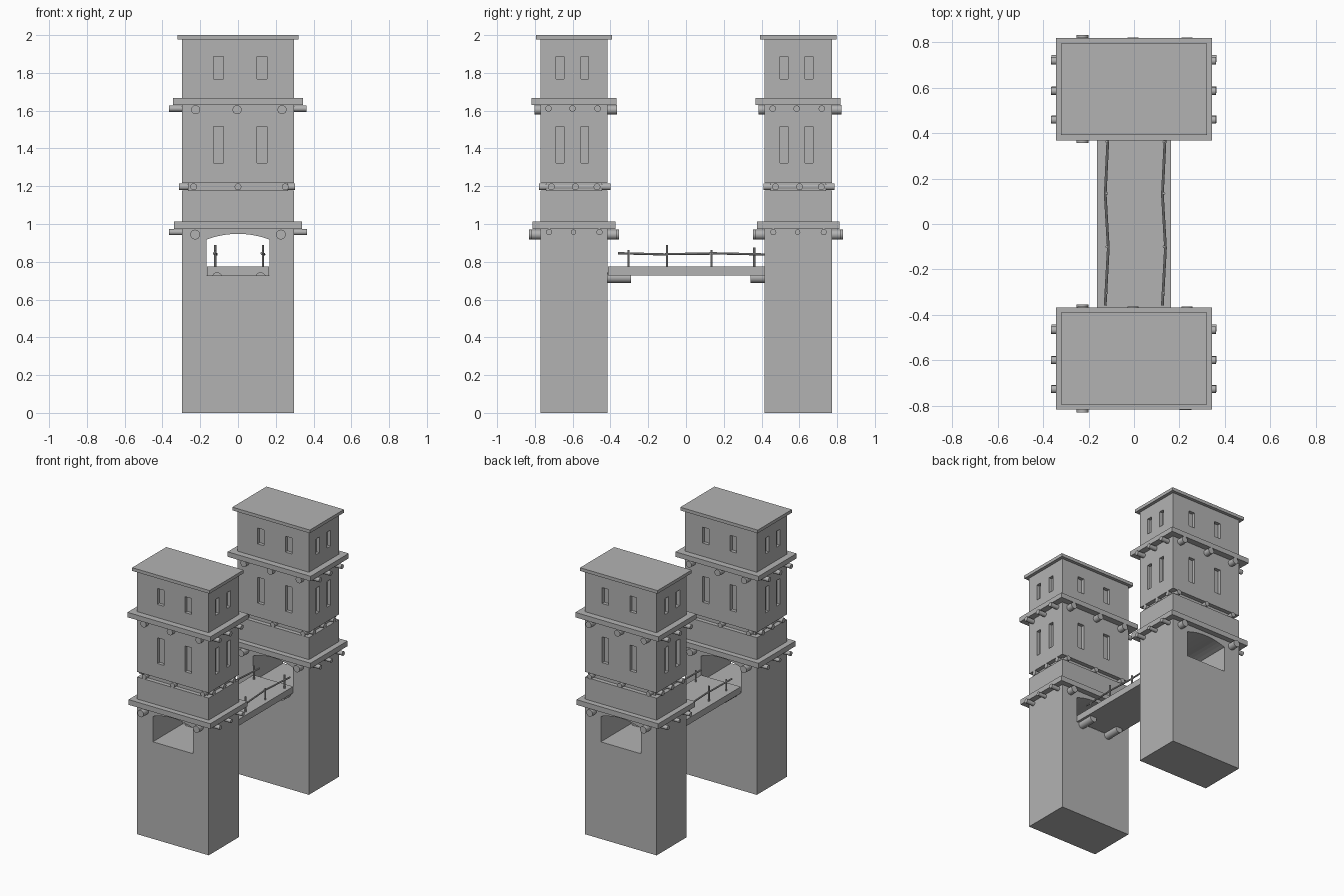
import bpy, bmesh, math
from mathutils import Vector, Matrix

cube = bpy.data.objects.get("Cube")
if cube:
    bpy.data.objects.remove(cube, do_unlink=True)

stone = bpy.data.materials.new("grey_stone")
stone.use_nodes = True
stone.diffuse_color = (0.45, 0.45, 0.45, 1)
stone.node_tree.nodes["Principled BSDF"].inputs["Base Color"].default_value = (0.45, 0.45, 0.45, 1)


def finish(name, bm, smooth=False):
    bmesh.ops.recalc_face_normals(bm, faces=bm.faces)
    mesh = bpy.data.meshes.new(name)
    bm.to_mesh(mesh)
    bm.free()
    mesh.materials.append(stone)
    obj = bpy.data.objects.new(name, mesh)
    bpy.context.collection.objects.link(obj)
    if smooth:
        bpy.ops.object.select_all(action='DESELECT')
        obj.select_set(True)
        bpy.context.view_layer.objects.active = obj
        bpy.ops.object.shade_smooth_by_angle(angle=math.radians(40))
    return obj


def add_box(bm, center, size):
    m = Matrix.Translation(center) @ Matrix.Diagonal((*size, 1))
    bmesh.ops.create_cube(bm, size=1, matrix=m)


def box(name, center, size):
    bm = bmesh.new()
    add_box(bm, center, size)
    return finish(name, bm)


def rods(name, items, sides=16):
    """One mesh of round bars, each given as start, end, radius."""
    bm = bmesh.new()
    for start, end, r in items:
        a, b = Vector(start), Vector(end)
        d = b - a
        m = Matrix.Translation((a + b) / 2) @ d.to_track_quat('Z', 'Y').to_matrix().to_4x4()
        bmesh.ops.create_cone(bm, cap_ends=True, segments=sides, radius1=r,
                              radius2=r, depth=d.length, matrix=m)
    return finish(name, bm, smooth=True)


def cut(obj, cutter):
    cutter.hide_render = True
    mod = obj.modifiers.new("cut", 'BOOLEAN')
    mod.operation = 'DIFFERENCE'
    mod.solver = 'EXACT'
    mod.object = cutter
    bpy.context.view_layer.objects.active = obj
    bpy.ops.object.modifier_apply(modifier=mod.name)
    bpy.data.objects.remove(cutter, do_unlink=True)


HX, HY = 0.297, 0.178      # half width and depth of a tower
RECESS = 0.025


def arch_cutter(cy):
    """Passage with a shallow curved top, running through the tower."""
    half, floor, spring, rise = 0.166, 0.727, 0.918, 0.03
    pts = [(-half, floor), (half, floor)]
    for i in range(13):
        t = 1 - i / 6
        pts.append((half * t, spring + rise * (1 - t * t)))
    bm = bmesh.new()
    face = bm.faces.new([bm.verts.new((x, cy - 0.3, z)) for x, z in pts])
    ext = bmesh.ops.extrude_face_region(bm, geom=[face])
    verts = [v for v in ext["geom"] if isinstance(v, bmesh.types.BMVert)]
    bmesh.ops.translate(bm, verts=verts, vec=(0, 0.6, 0))
    return finish("passage_cutter", bm)


def window_cutter(cy, z0, z1):
    bm = bmesh.new()
    z, h = (z0 + z1) / 2, z1 - z0
    for s in (-1, 1):
        for x in (-0.102, 0.128):
            add_box(bm, (x, cy + s * HY, z), (0.053, RECESS * 2, h))
        for y in (-0.075, 0.057):
            add_box(bm, (s * HX, cy + y, z), (RECESS * 2, 0.042, h))
    return finish("window_cutter", bm)


def storey(name, cy, z0, z1):
    return box(name, (0, cy, (z0 + z1) / 2), (HX * 2, HY * 2, z1 - z0))


def slab(name, cy, z0, z1, hx, hy):
    return box(name, (0, cy, (z0 + z1) / 2), (hx * 2, hy * 2, z1 - z0))


def tower(side, cy):
    # Walls
    cut(storey(side + "_tower_base", cy, 0, 0.98), arch_cutter(cy))
    storey(side + "_tower_collar", cy, 1.0, 1.178)
    slab(side + "_tower_neck", cy, 1.17, 1.225, 0.265, 0.147)
    cut(storey(side + "_middle_storey", cy, 1.217, 1.64), window_cutter(cy, 1.324, 1.517))
    cut(storey(side + "_upper_storey", cy, 1.66, 1.98), window_cutter(cy, 1.767, 1.886))

    # Projecting floor slabs and flat roof
    slab(side + "_lower_slab", cy, 0.974, 1.013, 0.339, 0.219)
    slab(side + "_upper_slab", cy, 1.631, 1.668, 0.344, 0.225)
    slab(side + "_roof", cy, 1.976, 2.0, 0.321, 0.202)

    # Beam ends under the lower slab
    beams = []
    for y, r in ((-0.132, 0.016), (-0.003, 0.014), (0.135, 0.016)):
        for s in (-1, 1):
            beams.append(((s * 0.25, cy + y, 0.957), (s * 0.364, cy + y, 0.957), r))
    for x, out in ((-0.227, 0.238), (0.227, 0.226)):
        for s in (-1, 1):
            beams.append(((x, cy + s * 0.13, 0.944), (x, cy + s * out, 0.944), 0.026))
    rods(side + "_lower_beams", beams)

    # Beams through the neck
    beams = [((-0.312, cy + y, 1.197), (0.301, cy + y, 1.197), 0.018)
             for y in (-0.12, 0.007, 0.122)]
    beams += [((x, cy - 0.184, 1.197), (x, cy + 0.192, 1.197), 0.018)
              for x in (-0.235, 0, 0.25)]
    rods(side + "_neck_beams", beams)

    # Beams under the upper slab
    beams = [((-0.366, cy + y, 1.611), (0.362, cy + y, 1.611), 0.017)
             for y in (-0.135, -0.008, 0.125)]
    beams += [((x, cy - 0.21, 1.605), (x, cy + 0.229, 1.605), 0.024)
              for x in (-0.224, -0.005, 0.233)]
    rods(side + "_upper_beams", beams)


tower("front", -0.593)
tower("back", 0.594)

# Bridge deck and the logs that carry it
box("bridge_deck", (0, 0.002, 0.751), (0.328, 0.832, 0.048))
logs = []
for x in (-0.11, 0.12):
    logs.append(((x, -0.43, 0.716), (x, -0.29, 0.716), 0.028))
    logs.append(((x, 0.342, 0.716), (x, 0.43, 0.716), 0.028))
rods("bridge_support_logs", logs)

# Railings with uneven posts and overlapping rails
for name, x in (("right_railing", -0.12), ("left_railing", 0.132)):
    parts = [((x, y, 0.765), (x, y, top), 0.006)
             for y, top in ((-0.304, 0.862), (-0.1, 0.89), (0.135, 0.863), (0.362, 0.876))]
    stops = (-0.36, -0.1, 0.135, 0.417)
    for i, (a, b) in enumerate(zip(stops, stops[1:])):
        w = 0.007 if i % 2 else -0.007
        parts.append(((x + w, a - 0.01 * (i > 0), 0.843 - w / 3),
                      (x - w, b, 0.841 + w / 3), 0.006))
    rods(name, parts, sides=8)
